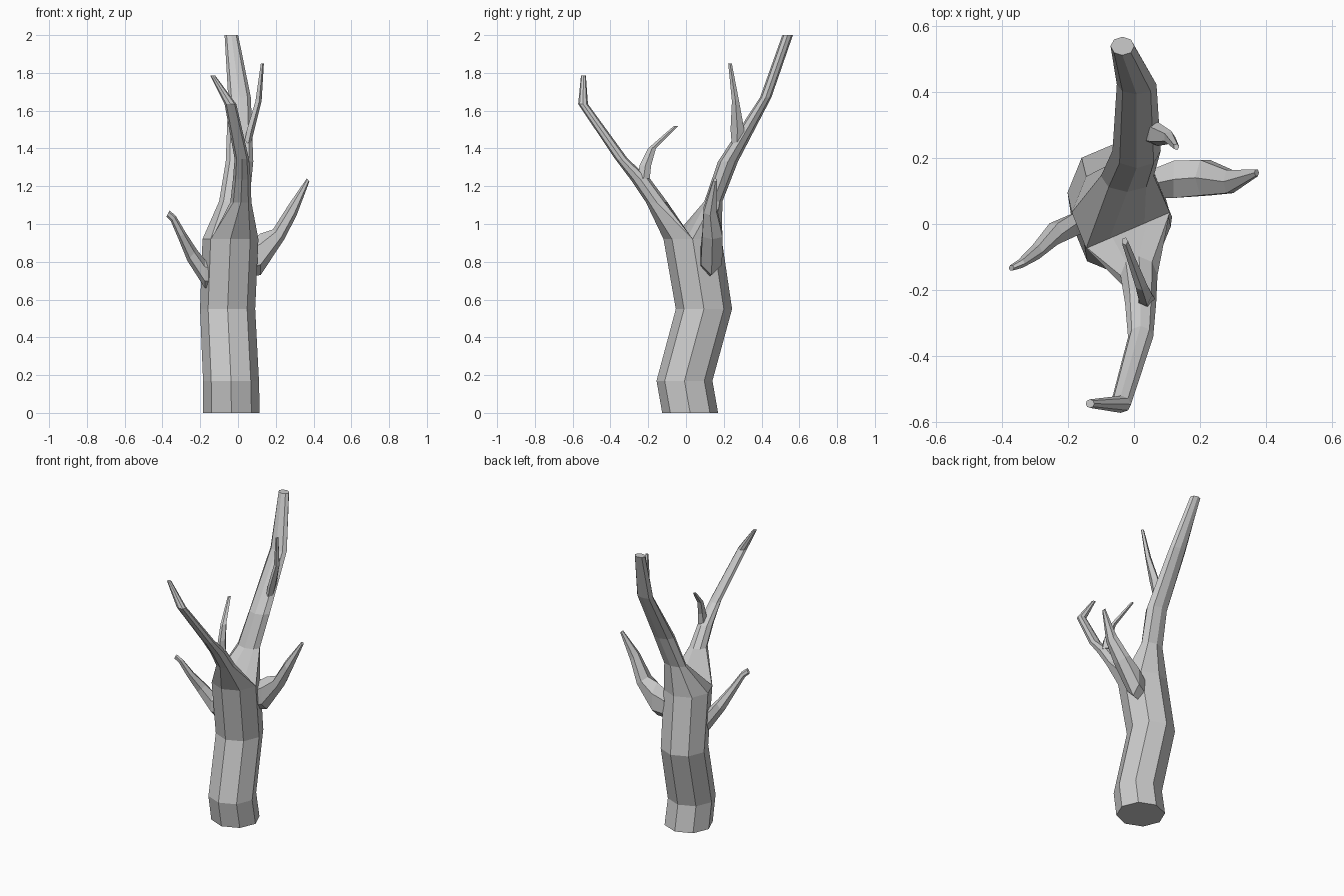
import bpy, bmesh
from math import cos, sin, pi
from mathutils import Vector


def section(x, y, z, rx, ry, dz=0.0, n=8):
    """Elliptical ring; dz tips it towards the +x side."""
    return [Vector((x + rx * cos(2 * pi * i / n), y + ry * sin(2 * pi * i / n),
                    z + dz * cos(2 * pi * i / n))) for i in range(n)]


def loft(name, rings, cap_start=True, cap_end=True):
    bm = bmesh.new()
    vs = [[bm.verts.new(p) for p in r] for r in rings]
    n = len(rings[0])
    for a, b in zip(vs, vs[1:]):
        for i in range(n):
            j = (i + 1) % n
            bm.faces.new((a[i], a[j], b[j], b[i]))
    if cap_start:
        bm.faces.new(vs[0][::-1])
    if cap_end:
        bm.faces.new(vs[-1])
    bmesh.ops.remove_doubles(bm, verts=bm.verts, dist=0.0002)
    me = bpy.data.meshes.new(name)
    bm.to_mesh(me)
    bm.free()
    ob = bpy.data.objects.new(name, me)
    bpy.context.collection.objects.link(ob)


def branch(name, specs, n):
    loft(name, [section(*s, n=n) for s in specs])


# Trunk, open at the fork
fork = section(-0.04, 0.035, 0.92, 0.148, 0.154)
loft("trunk", [section(-0.035, 0.022, 0, 0.15, 0.148),
               section(-0.037, -0.008, 0.17, 0.148, 0.148),
               section(-0.055, 0.095, 0.55, 0.146, 0.149),
               fork], cap_end=False)

# The fork ring is split along a chord so each limb takes one half
a, b = fork[5], fork[0]


def half(keep):
    out = []
    for i, p in enumerate(fork):
        if i in keep:
            out.append(p)
        else:
            t = (p - a).dot(b - a) / (b - a).length_squared
            out.append(a.lerp(b, min(1, max(0, t))))
    return out


# Main limbs
loft("back_limb", [half((0, 1, 2, 3, 4, 5)),
                   section(-0.02, 0.145, 1.12, 0.08, 0.048),
                   section(0.008, 0.222, 1.33, 0.073, 0.053),
                   section(0.008, 0.422, 1.67, 0.06, 0.03),
                   section(-0.035, 0.538, 2.0, 0.036, 0.028)], cap_start=False)
loft("front_limb", [half((5, 6, 7, 0)),
                    section(0.015, -0.155, 1.115, 0.056, 0.057),
                    section(0.02, -0.24, 1.235, 0.047, 0.053),
                    section(0.02, -0.342, 1.345, 0.038, 0.034),
                    section(-0.04, -0.545, 1.635, 0.031, 0.026),
                    section(-0.133, -0.543, 1.785, 0.013, 0.013)], cap_start=False)

# Side branches
branch("right_branch", [(0.05, 0.12, 0.81, 0, 0.05, -0.09),
                        (0.12, 0.135, 0.84, 0, 0.065, -0.11),
                        (0.215, 0.14, 0.945, 0.03, 0.062, -0.026),
                        (0.29, 0.128, 1.075, 0.02, 0.04, -0.03),
                        (0.371, 0.155, 1.233, 0.007, 0.012, -0.008)], 6)
branch("left_branch", [(-0.12, 0.03, 0.73, 0, 0.05, 0.065),
                       (-0.175, 0.0, 0.735, 0, 0.042, 0.075),
                       (-0.243, -0.03, 0.835, 0.025, 0.037, 0.03),
                       (-0.297, -0.085, 0.94, 0.02, 0.024, 0.015),
                       (-0.343, -0.12, 1.03, 0.013, 0.014, 0.014),
                       (-0.371, -0.133, 1.055, 0.008, 0.009, 0.017)], 6)

# Twigs on the limbs
branch("back_twig", [(0.05, 0.27, 1.43, 0.02, 0.03),
                     (0.065, 0.272, 1.50, 0.022, 0.038),
                     (0.107, 0.262, 1.65, 0.018, 0.02),
                     (0.128, 0.233, 1.85, 0.009, 0.01)], 5)
branch("front_twig", [(0.035, -0.225, 1.24, 0.028, 0.035),
                      (0.033, -0.215, 1.31, 0.022, 0.032),
                      (0.02, -0.18, 1.40, 0.018, 0.022),
                      (-0.028, -0.052, 1.52, 0.01, 0.012)], 5)
